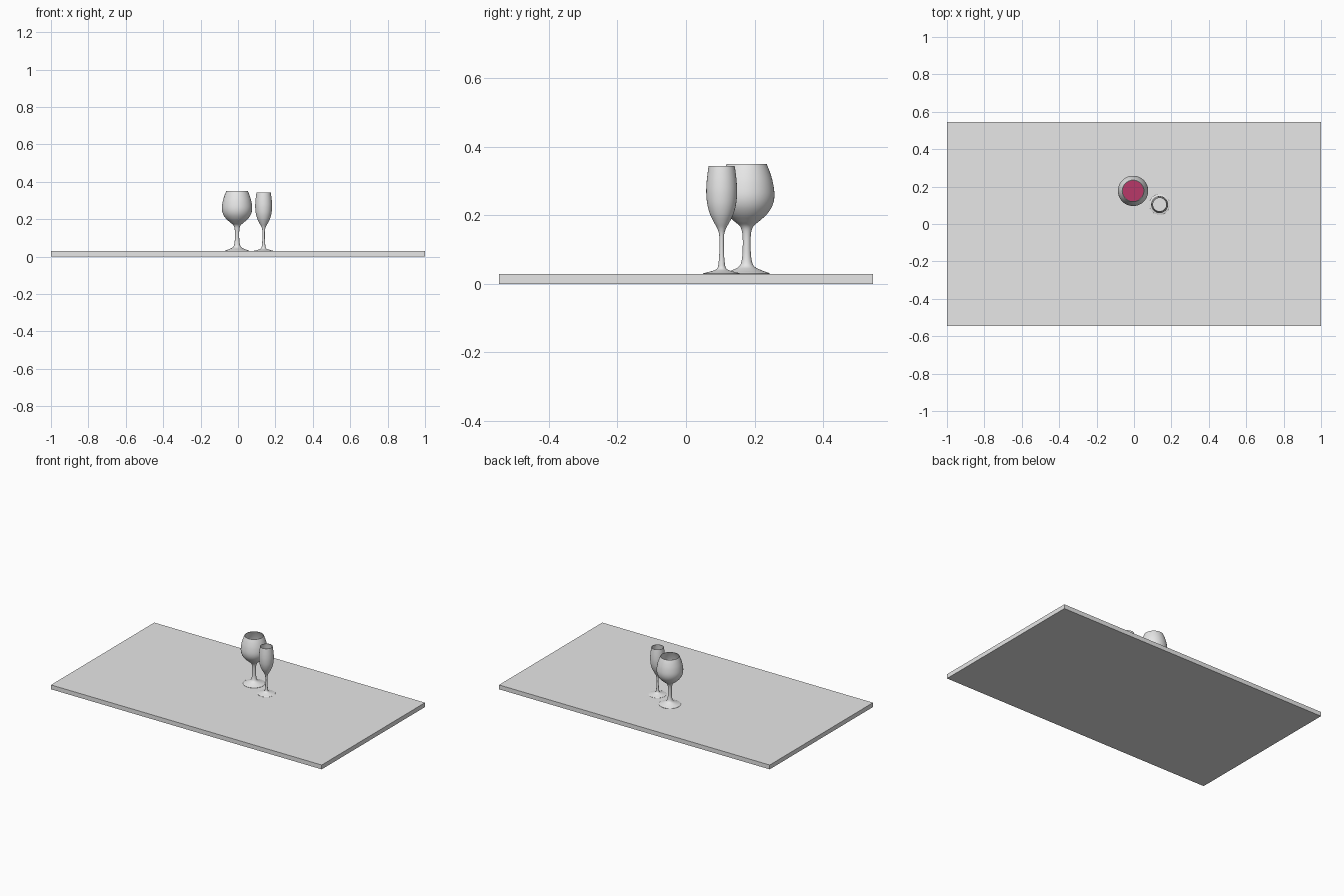
import bpy, bmesh, math
from mathutils import Vector

if "Cube" in bpy.data.objects:
    bpy.data.objects.remove(bpy.data.objects["Cube"])

TOP = 0.029   # height of the table surface
WALL = 0.003  # glass thickness


def material(name, rgb):
    m = bpy.data.materials.new(name)
    m.diffuse_color = (*rgb, 1)
    m.use_nodes = True
    m.node_tree.nodes["Principled BSDF"].inputs["Base Color"].default_value = m.diffuse_color
    return m


grey = material("light grey", (0.8, 0.8, 0.8))
red = material("wine red", (0.48, 0.04, 0.14))


def smooth_profile(pts, n=5):
    """Catmull-Rom curve through (radius, z) points."""
    p = [pts[0]] + pts + [pts[-1]]
    out = []
    for i in range(1, len(p) - 2):
        a, b, c, d = (Vector(q) for q in p[i - 1:i + 3])
        for k in range(n):
            t = k / n
            v = 0.5 * (2 * b + (c - a) * t + (2 * a - 5 * b + 4 * c - d) * t * t
                       + (3 * b - a - 3 * c + d) * t ** 3)
            out.append((v.x, v.y))
    return out + [pts[-1]]


def lathe(name, profile, centre, mat, steps=48):
    bm = bmesh.new()
    vs = [bm.verts.new((r, 0, z)) for r, z in profile]
    es = [bm.edges.new(pair) for pair in zip(vs, vs[1:])]
    bmesh.ops.spin(bm, geom=vs + es, cent=(0, 0, 0), axis=(0, 0, 1),
                   angle=2 * math.pi, steps=steps)
    bmesh.ops.remove_doubles(bm, verts=bm.verts, dist=1e-5)
    bmesh.ops.recalc_face_normals(bm, faces=bm.faces)
    me = bpy.data.meshes.new(name)
    bm.to_mesh(me)
    bm.free()
    me.materials.append(mat)
    ob = bpy.data.objects.new(name, me)
    bpy.context.collection.objects.link(ob)
    ob.location = (*centre, 0)
    bpy.ops.object.select_all(action='DESELECT')
    ob.select_set(True)
    bpy.context.view_layer.objects.active = ob
    bpy.ops.object.shade_smooth_by_angle(angle=math.radians(40))


def stemware(name, pts, bowl_z, level, centre, drink):
    outer = smooth_profile(pts)
    # inside of the bowl follows the outside
    inner = [(r - WALL, z) for r, z in outer if z > bowl_z]
    base = (0, inner[0][1] - 0.004)
    lathe(name, [(0, TOP)] + outer + inner[::-1] + [base], centre, grey)
    # drink fills the bowl up to its level
    wet = [(r - 0.0005, z) for r, z in inner if z < level]
    surface = [(wet[-1][0], level), (0, level)]
    lathe(name + "_drink", [(0, base[1] + 0.001)] + wet + surface, centre, drink)


# table top
bpy.ops.mesh.primitive_cube_add(size=1, location=(0, 0, TOP / 2))
table = bpy.context.object
table.name = "table_top"
table.scale = (2, 1.09, TOP)
bpy.ops.object.transform_apply(location=False, rotation=False, scale=True)
table.data.materials.append(grey)

# round wine glass
stemware("wine_glass", [
    (0.066, TOP), (0.064, 0.032), (0.042, 0.040), (0.021, 0.052), (0.0135, 0.075),
    (0.0115, 0.11), (0.0125, 0.145), (0.019, 0.167), (0.037, 0.183), (0.059, 0.203),
    (0.075, 0.228), (0.081, 0.257), (0.077, 0.293), (0.068, 0.325), (0.058, 0.350),
], 0.172, 0.225, (-0.005, 0.177), red)

# slim flute
stemware("flute_glass", [
    (0.054, TOP), (0.052, 0.031), (0.033, 0.036), (0.014, 0.044), (0.009, 0.062),
    (0.0065, 0.10), (0.007, 0.14), (0.012, 0.160), (0.023, 0.180), (0.034, 0.203),
    (0.042, 0.232), (0.045, 0.265), (0.044, 0.295), (0.041, 0.323), (0.038, 0.344),
], 0.163, 0.27, (0.137, 0.104), grey)
